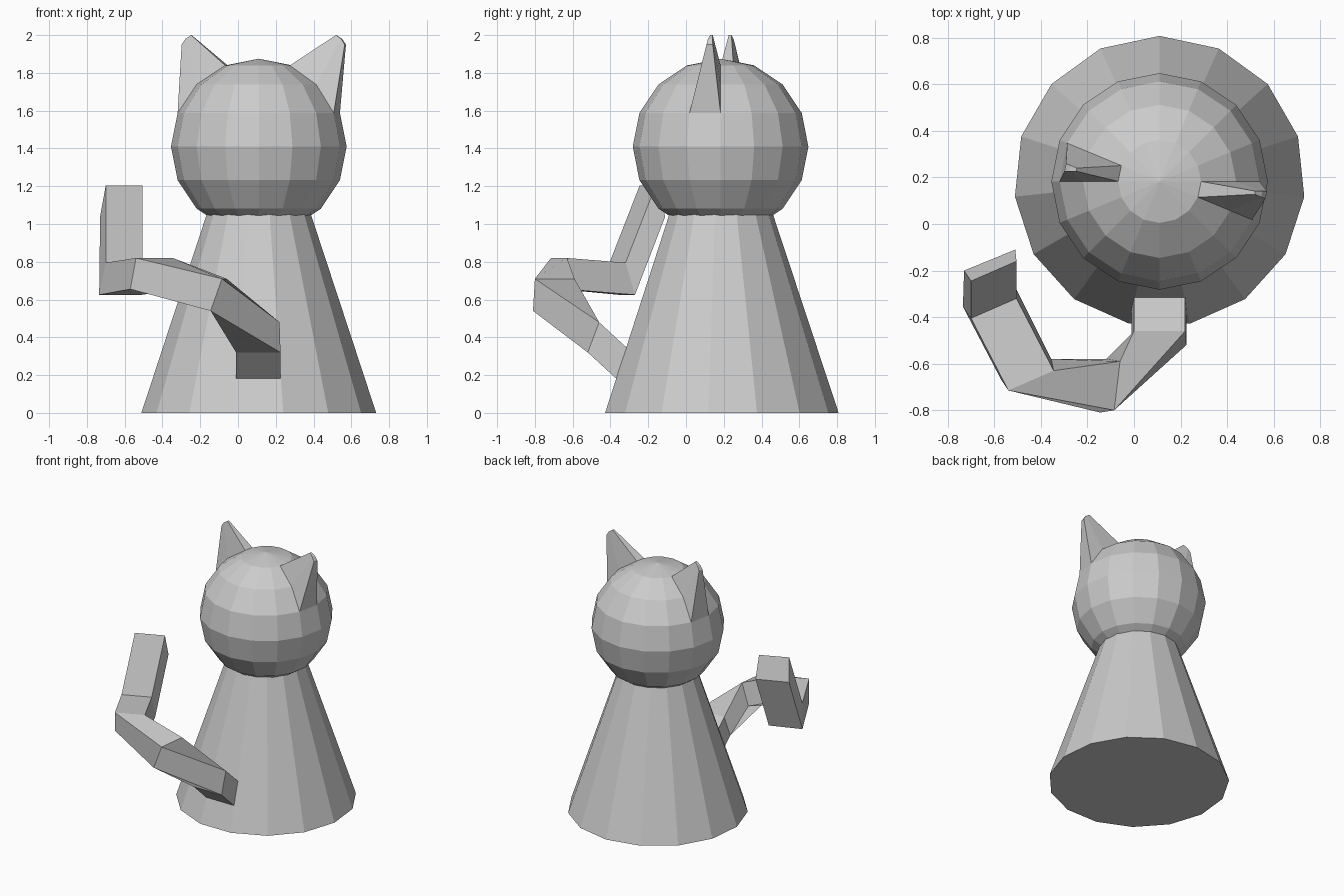
import bpy, bmesh, math
from mathutils import Vector, Matrix

if "Cube" in bpy.data.objects:
    bpy.data.objects.remove(bpy.data.objects["Cube"])

CX, CY = 0.11, 0.183
HEAD_Z, HEAD_R = 1.41, 0.465


def finish(name, bm):
    bmesh.ops.recalc_face_normals(bm, faces=bm.faces[:])
    me = bpy.data.meshes.new(name)
    bm.to_mesh(me)
    bm.free()
    ob = bpy.data.objects.new(name, me)
    bpy.context.collection.objects.link(ob)
    return ob


# Body: 15-sided tapering cone whose narrow end is hidden in the head
H, R, APEX = 1.40, 0.625, 1.89
bm = bmesh.new()
bmesh.ops.create_cone(bm, cap_ends=True, segments=15, radius1=R,
                      radius2=R * (1 - H / APEX), depth=H)
# turn so that one corner points straight back (+y)
v = bm.verts[:][0].co
turn = math.pi / 2 - math.atan2(v.y, v.x)
bmesh.ops.transform(bm, verts=bm.verts[:], matrix=Matrix.Translation((CX, CY, H / 2))
                    @ Matrix.Rotation(turn, 4, 'Z'))
finish("body", bm)

# Head: low-poly sphere with two ears extruded from its faces
bm = bmesh.new()
bmesh.ops.create_uvsphere(bm, u_segments=16, v_segments=8, radius=HEAD_R)
bmesh.ops.translate(bm, verts=bm.verts[:], vec=(CX, CY, HEAD_Z))


def ear(angle, tip):
    picked = []
    for f in bm.faces:
        c = f.calc_center_median() - Vector((CX, CY, HEAD_Z))
        off = (math.degrees(math.atan2(c.y, c.x)) - angle + 180) % 360 - 180
        if 0.18 < c.z < 0.42 and abs(off) < 5:
            picked.append(f)
    ext = bmesh.ops.extrude_face_region(bm, geom=picked)
    bmesh.ops.delete(bm, geom=picked, context='FACES_KEEP_BOUNDARY')
    verts = [g for g in ext["geom"] if isinstance(g, bmesh.types.BMVert)]
    mid = Vector([(min(v.co[i] for v in verts) + max(v.co[i] for v in verts)) / 2
                  for i in range(3)])
    for v in verts:
        v.co = Vector(tip) + (v.co - mid) * 0.2


ear(-11.25, (0.545, 0.125, 1.975))
ear(168.75, (-0.272, 0.243, 1.975))
finish("head_with_ears", bm)

# Tail: square section swept round the front; corners are
# outer top, inner top, inner bottom, outer bottom
rings = [
    [(.22, -.21, .25), (0, -.21, .25), (-.01, -.27, .09), (.225, -.27, .09)],
    [(.22, -.46, .48), (0, -.46, .48), (-.01, -.52, .32), (.225, -.52, .32)],
    [(-.085, -.80, .71), (-.06, -.59, .71), (-.12, -.58, .55), (-.145, -.81, .54)],
    [(-.54, -.715, .82), (-.345, -.63, .82), (-.355, -.58, .65), (-.57, -.67, .655)],
    [(-.70, -.405, .795), (-.505, -.32, .795), (-.51, -.27, .625), (-.735, -.355, .625)],
    [(-.70, -.245, 1.205), (-.505, -.16, 1.205), (-.51, -.11, 1.04), (-.73, -.20, 1.04)],
]
bm = bmesh.new()
loops = [[bm.verts.new(p) for p in ring] for ring in rings]
for a, b in zip(loops, loops[1:]):
    for i in range(4):
        j = (i + 1) % 4
        bm.faces.new((a[i], a[j], b[j], b[i]))
bm.faces.new(loops[0])
bm.faces.new(loops[-1])
finish("tail", bm)
